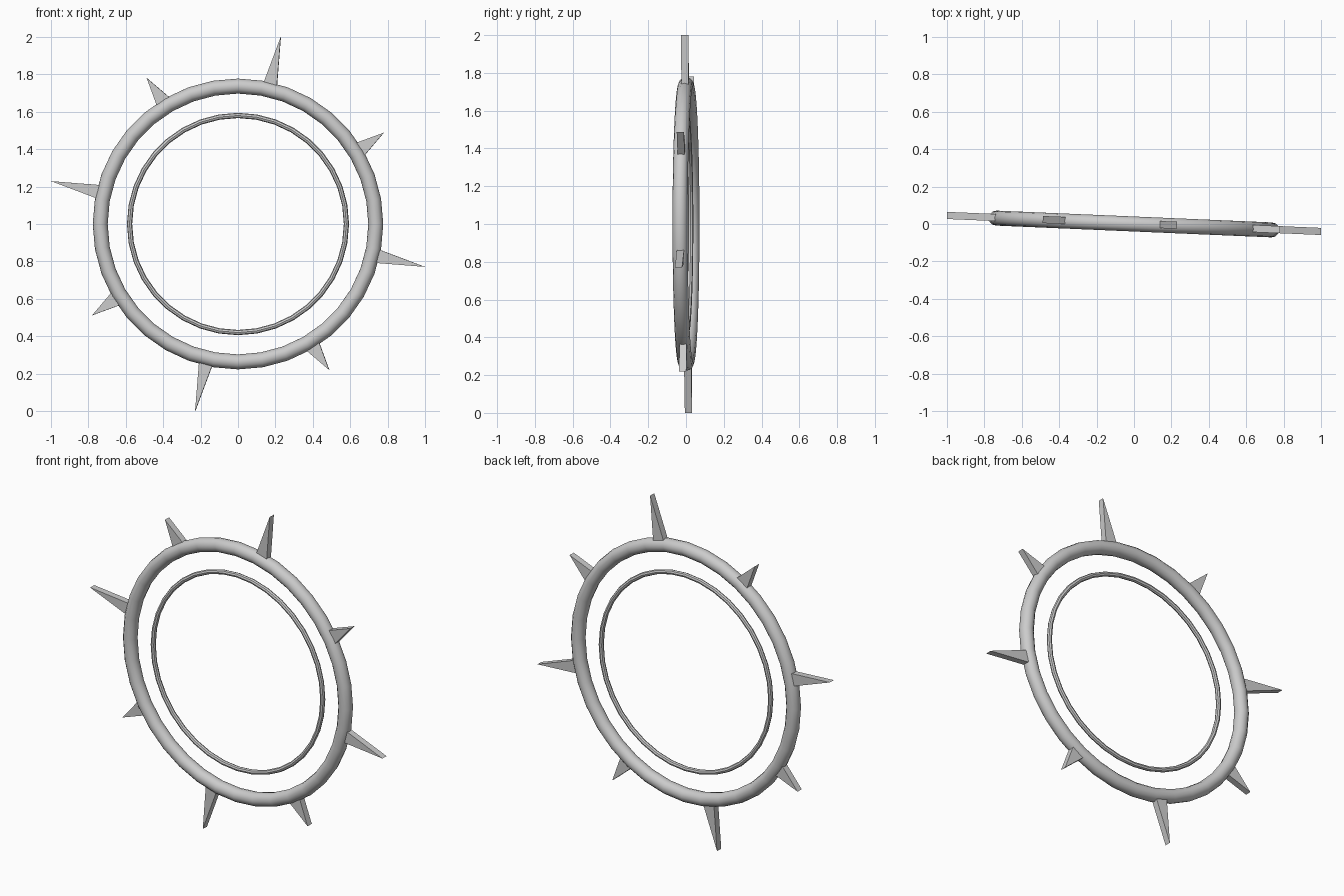
import bpy, math
from mathutils import Matrix

if "Cube" in bpy.data.objects:
    bpy.data.objects.remove(bpy.data.objects["Cube"])

# Whole model is turned slightly about z and stands at z = 1
PLACE = Matrix.Translation((0, 0, 1)) @ Matrix.Rotation(math.radians(-2.45), 4, 'Z')


def ring(name, major, minor, sides):
    bpy.ops.mesh.primitive_torus_add(major_radius=major, minor_radius=minor,
                                     major_segments=36, minor_segments=sides)
    ob = bpy.context.object
    ob.name = name
    ob.data.transform(PLACE @ Matrix.Rotation(math.pi / 2, 4, 'X'))
    bpy.ops.object.shade_smooth_by_angle(angle=math.radians(40))


def spike(name, outline, turn, depth=0.038):
    # Triangular outline in the ring plane, extruded through the depth
    n = len(outline)
    verts = [(x, y + 0.003, z) for y in (-depth / 2, depth / 2) for x, z in outline]
    faces = [tuple(range(n)), tuple(reversed(range(n, 2 * n)))]
    faces += [((i + 1) % n, i, i + n, (i + 1) % n + n) for i in range(n)]
    mesh = bpy.data.meshes.new(name)
    mesh.from_pydata(verts, [], faces)
    mesh.transform(PLACE @ Matrix.Rotation(turn, 4, 'Y'))
    mesh.update()
    bpy.context.collection.objects.link(bpy.data.objects.new(name, mesh))


# Thick outer ring and thin inner ring
ring("outer_ring", 0.737, 0.04, 12)
ring("inner_ring", 0.58, 0.014, 8)

# Four long and four short skewed spikes, repeated every quarter turn
LONG = [(0.120, 0.71), (0.206, 0.71), (0.229, 1.0)]
SHORT = [(-0.425, 0.608), (-0.354, 0.666), (-0.488, 0.78)]
for k in range(4):
    spike(f"long_spike_{k + 1}", LONG, k * math.pi / 2)
    spike(f"short_spike_{k + 1}", SHORT, k * math.pi / 2)
